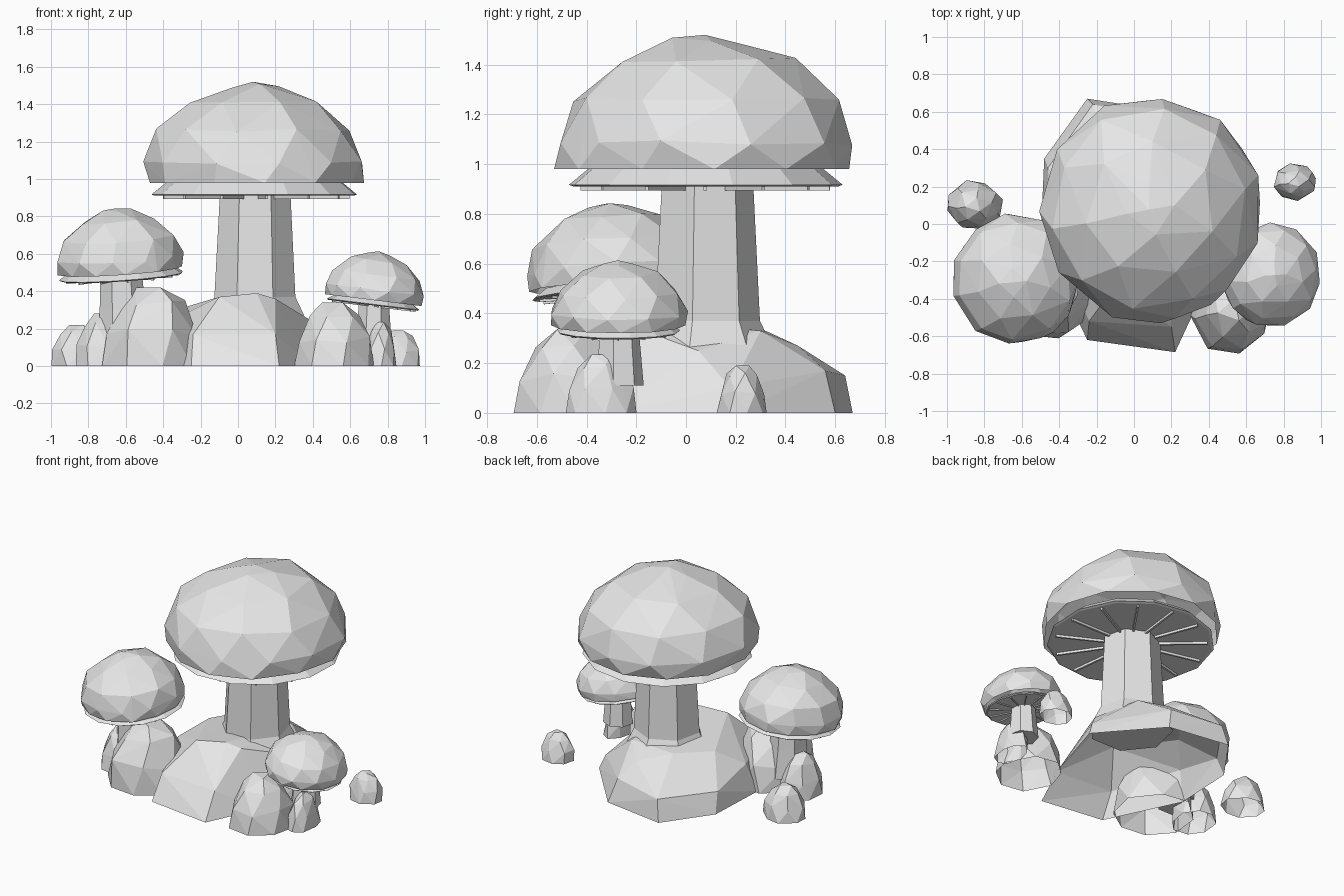
import bpy, bmesh, math, random
from mathutils import Matrix, Vector

random.seed(7)
old = bpy.data.objects.get("Cube")
if old:
    bpy.data.objects.remove(old)

grey = bpy.data.materials.new("light_grey")
grey.use_nodes = True
grey.diffuse_color = (0.8, 0.8, 0.8, 1)
grey.node_tree.nodes["Principled BSDF"].inputs["Base Color"].default_value = (0.8, 0.8, 0.8, 1)


def finish(name, bm, matrix=None):
    """Turn a bmesh into a flat shaded object."""
    bmesh.ops.recalc_face_normals(bm, faces=bm.faces)
    if matrix:
        bm.transform(matrix)
    mesh = bpy.data.meshes.new(name)
    bm.to_mesh(mesh)
    bm.free()
    mesh.materials.append(grey)
    obj = bpy.data.objects.new(name, mesh)
    bpy.context.collection.objects.link(obj)
    return obj


def hull(points):
    """Faceted convex shell around the points, open at the bottom."""
    bm = bmesh.new()
    for p in points:
        bm.verts.new(p)
    bmesh.ops.convex_hull(bm, input=bm.verts)
    bmesh.ops.delete(bm, geom=[v for v in bm.verts if not v.link_faces], context='VERTS')
    floor = [f for f in bm.faces if all(v.co.z < 0.001 for v in f.verts)]
    bmesh.ops.delete(bm, geom=floor, context='FACES')
    return bm


def ring_points(rings, rx, ry, h, jitter):
    """Staggered rings of points; each ring is (radius, height, count) in fractions."""
    pts = []
    for i, (r, z, n) in enumerate(rings):
        turn = random.random() * 0.3 + i * math.pi / n
        for k in range(n):
            a = turn + math.tau * k / n + random.uniform(-1, 1) * jitter * 2
            s = r * (1 + random.uniform(-1, 1) * jitter)
            dz = 0 if z in (0, 1) else random.uniform(-1, 1) * jitter
            pts.append((s * rx * math.cos(a), s * ry * math.sin(a), (z + dz) * h))
    return pts


def lathe(profile, sides, turn):
    """Closed low-poly solid from (radius, height) pairs."""
    bm = bmesh.new()
    loops = [[bm.verts.new((r * math.cos(turn + math.tau * k / sides),
                            r * math.sin(turn + math.tau * k / sides), z))
              for k in range(sides)] for r, z in profile]
    for a, b in zip(loops, loops[1:]):
        for k in range(sides):
            j = (k + 1) % sides
            bm.faces.new((a[k], a[j], b[j], b[k]))
    bm.faces.new(loops[0])
    bm.faces.new(loops[-1])
    return bm


CAP = [(0.98, 0, 12), (1, 0.2, 11), (0.89, 0.52, 10), (0.59, 0.81, 7), (0.22, 0.96, 4), (0.02, 1, 1)]
STONE = [(1, 0, 8), (0.93, 0.42, 7), (0.64, 0.8, 6), (0.3, 1, 3)]


def mushroom(name, centre, radius, height, disc, drop, tilt, stem, stem_foot):
    """Cap, gill disc, gills and stem; stem is a (radius, height) profile."""
    place = (Matrix.Translation(centre) @ Matrix.Rotation(math.radians(tilt[0]), 4, 'X')
             @ Matrix.Rotation(math.radians(tilt[1]), 4, 'Y'))
    finish(name + "_cap", hull(ring_points(CAP, radius, radius * 1.03, height, 0.025)), place)
    # flared disc below the cap
    finish(name + "_gill_disc",
           lathe([(disc * 0.85, 0.005), (disc, -drop), (disc * 0.97, -drop - 0.006)], 13, 0.2), place)
    # thin radial gills
    bm = bmesh.new()
    t = disc * 0.025
    for k in range(13):
        bar = (Matrix.Rotation(math.tau * k / 13, 4, 'Z')
               @ Matrix.Translation((disc * 0.62, 0, -drop - 0.006 - t / 2))
               @ Matrix.Diagonal((disc * 0.58, t, t * 1.4, 1)))
        bmesh.ops.create_cube(bm, size=1, matrix=bar)
    finish(name + "_gills", bm, place)
    # seven-sided stem, leaning from its foot to the cap
    bm = lathe(stem, 7, math.pi / 2)
    low, high = stem[0][1], stem[-1][1]
    foot, top = Vector((*stem_foot, 0)), Vector((centre[0], centre[1], 0))
    for v in bm.verts:
        v.co += foot.lerp(top, (v.co.z - low) / (high - low))
    finish(name + "_stem", bm)


mushroom("large", (0.092, 0.077, 0.98), 0.59, 0.54, 0.555, 0.063, (0, 0),
         [(0.28, 0.25), (0.222, 0.37), (0.193, 0.93)], (0.09, 0.075))
mushroom("medium", (-0.625, -0.29, 0.51), 0.342, 0.335, 0.335, 0.03, (4, -4),
         [(0.14, 0.1), (0.125, 0.3), (0.115, 0.5)], (-0.61, -0.28))
mushroom("small", (0.727, -0.272, 0.352), 0.266, 0.263, 0.25, 0.022, (0, 7),
         [(0.1, 0.11), (0.085, 0.3), (0.083, 0.35)], (0.725, -0.27))

# big base rock: footprint, shoulder and crown
foot = [(-0.25, -0.62), (0.22, -0.685), (0.4, -0.3), (0.55, 0.2),
        (0.2, 0.6), (-0.25, 0.67), (-0.48, 0.35), (-0.5, -0.1)]
shoulder = [(-0.24, -0.52, 0.17), (0.2, -0.55, 0.17), (0.51, 0.18, 0.1), (0.15, 0.56, 0.17),
            (-0.22, 0.64, 0.15), (-0.46, 0.3, 0.14), (-0.44, -0.05, 0.2)]
crown = [(-0.1, -0.33, 0.37), (0.1, -0.28, 0.39), (0.2, -0.25, 0.36), (0.38, 0.05, 0.25),
         (0.22, 0.3, 0.33), (-0.12, 0.32, 0.33), (0.08, 0.45, 0.27), (-0.3, 0.1, 0.31)]
finish("base_rock", hull([(x, y, 0) for x, y in foot] + shoulder + crown))

# smaller rocks: name, x, y, half width, half depth, height
for name, x, y, rx, ry, h in [
        ("left_rock", -0.46, -0.35, 0.275, 0.28, 0.42),
        ("left_back_rock", -0.73, -0.26, 0.14, 0.16, 0.28),
        ("left_stone", -0.855, 0.1, 0.15, 0.135, 0.22),
        ("right_stone", 0.86, 0.225, 0.12, 0.1, 0.19),
        ("right_rock", 0.515, -0.465, 0.215, 0.23, 0.34),
        ("right_front_stone", 0.765, -0.345, 0.085, 0.14, 0.235)]:
    finish(name, hull(ring_points(STONE, rx, ry, h, 0.05)), Matrix.Translation((x, y, 0)))
